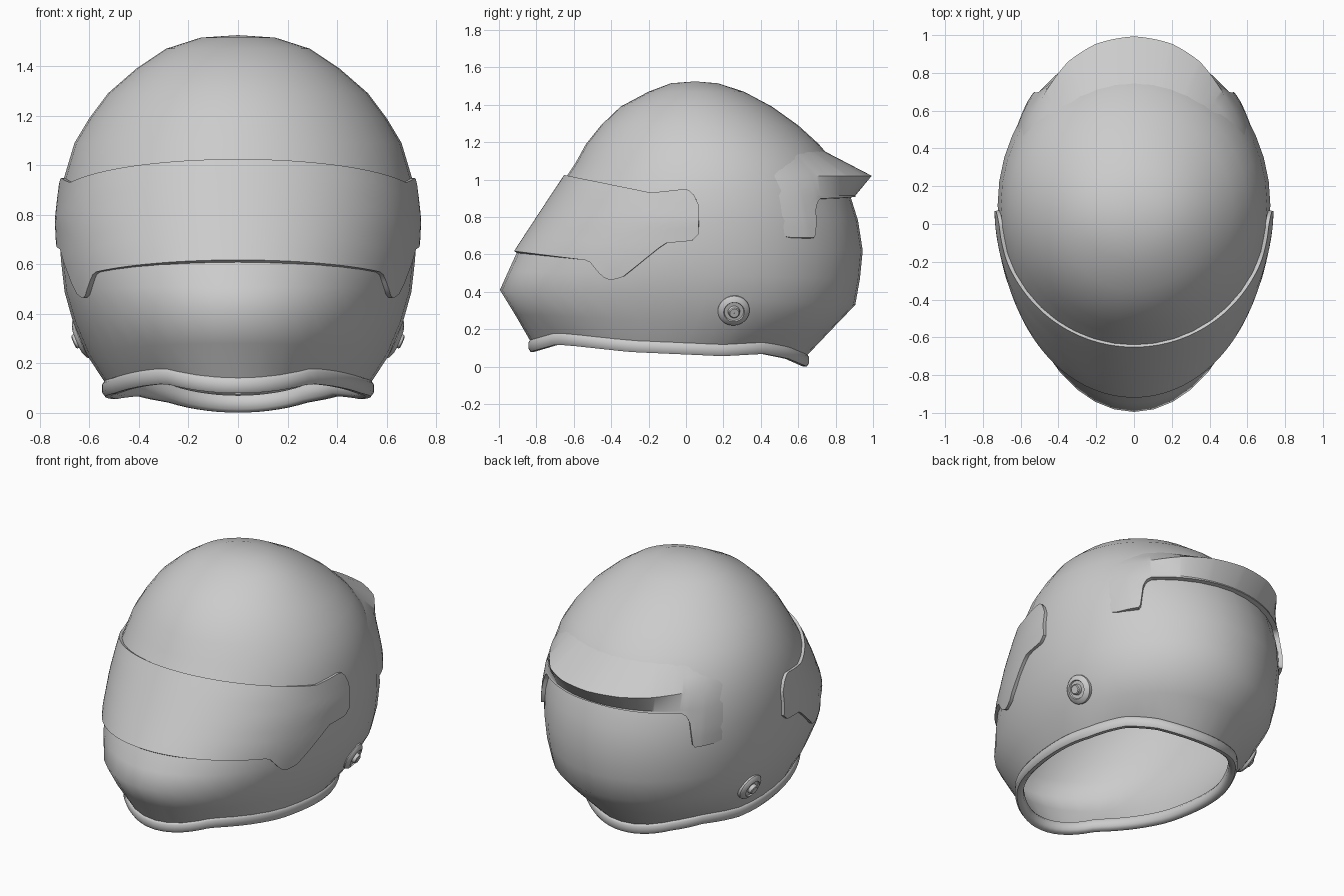
import bpy, bmesh, math
from mathutils import Vector, Matrix

if "Cube" in bpy.data.objects:
    bpy.data.objects.remove(bpy.data.objects["Cube"])

# Shell levels: z front, z back, y front, y back, half width, y of widest point
LEVELS = [
    (1.515, 1.515, -.08, .17, .15, .05), (1.47, 1.47, -.20, .31, .29, .05),
    (1.39, 1.39, -.35, .46, .41, .06), (1.29, 1.29, -.455, .60, .525, .08),
    (1.19, 1.19, -.535, .71, .60, .10), (1.09, 1.09, -.59, .795, .66, .10),
    (.94, .94, -.69, .87, .705, .10), (.78, .78, -.795, .92, .722, .10),
    (.62, .62, -.90, .945, .715, .10), (.51, .47, -.95, .93, .70, .10),
    (.41, .33, -.995, .905, .665, .10), (.28, .20, -.915, .78, .61, .06),
    (.14, .06, -.835, .65, .54, .0)]
BOTTOM = [(-.84, .14), (-.7, .18), (-.6, .172), (-.3, .14), (.2, .118),
          (.42, .13), (.55, .105), (.65, .063)]
VISOR_TOP = [(-.66, 1.03), (-.18, .93), (0, .95), (.03, .94), (.055, .90), (.07, .86)]
VISOR_LOW = [(-.92, .62), (-.51, .567), (-.44, .48), (-.39, .46), (-.33, .48),
             (-.11, .66), (.03, .672), (.055, .69), (.07, .71)]
SIDES = 40


def lerp(table, v):
    if v <= table[0][0]:
        return table[0][1]
    for (a, p), (b, q) in zip(table, table[1:]):
        if v <= b:
            return p + (q - p) * (v - a) / (b - a)
    return table[-1][1]


def ellipse(yf, yb, w, yc, th):
    c = math.cos(th)
    return w * math.sin(th), yc - c * ((yc - yf) if c > 0 else (yb - yc))


def column(i):
    return sorted((.7 * l[0] + .3 * l[1], l[i]) for l in LEVELS)


COLS = [column(i) for i in (2, 3, 4, 5)]


def surface(th, z, off=0):
    x, y = ellipse(*[lerp(c, z) for c in COLS], th)
    return Vector((x + off * math.sin(th), y - off * math.cos(th), z))


def grid(bm, rows, close_u=False, close_v=False):
    vs = [[bm.verts.new(p) for p in r] for r in rows]
    n, m = len(vs), len(vs[0])
    for i in range(n if close_v else n - 1):
        for j in range(m if close_u else m - 1):
            k, l = (i + 1) % n, (j + 1) % m
            bm.faces.new((vs[i][j], vs[i][l], vs[k][l], vs[k][j]))
    return vs


def finish(bm, name, angle, thickness=0):
    bmesh.ops.recalc_face_normals(bm, faces=bm.faces)
    me = bpy.data.meshes.new(name)
    bm.to_mesh(me)
    bm.free()
    ob = bpy.data.objects.new(name, me)
    bpy.context.collection.objects.link(ob)
    bpy.ops.object.select_all(action='DESELECT')
    ob.select_set(True)
    bpy.context.view_layer.objects.active = ob
    if thickness:
        mod = ob.modifiers.new("thickness", 'SOLIDIFY')
        mod.thickness, mod.offset = thickness, -1
        bpy.ops.object.modifier_apply(modifier=mod.name)
    bpy.ops.object.shade_smooth_by_angle(angle=math.radians(angle))
    return ob


# Shell: rings lofted from crown to neck opening
rings = []
for n, (zf, zb, yf, yb, w, yc) in enumerate(LEVELS):
    ring = []
    for s in range(SIDES):
        x, y = ellipse(yf, yb, w, yc, math.tau * s / SIDES)
        z = zf + (zb - zf) * (y - yf) / (yb - yf)
        if n == len(LEVELS) - 1:
            z = lerp(BOTTOM, y)
        ring.append(Vector((x, y, z)))
    rings.append(ring)
bm = bmesh.new()
vs = grid(bm, rings, close_u=True)
pole = bm.verts.new((0, .05, 1.525))
for s in range(SIDES):
    bm.faces.new((pole, vs[0][s], vs[0][(s + 1) % SIDES]))
finish(bm, "shell", 70, .02)

# Neck rim: rounded band swept around the opening
band = [(.0, .0), (-.008, -.012), (-.008, -.045), (.004, -.062), (.026, -.062),
        (.042, -.048), (.045, -.012), (.03, .008)]
rows = []
for s in range(80):
    th = math.tau * s / 80
    x, y = ellipse(*LEVELS[-1][2:], th)
    z = lerp(BOTTOM, y)
    rows.append([(x - a * math.sin(th), y + a * math.cos(th), z + b) for a, b in band])
bm = bmesh.new()
grid(bm, rows, close_u=True, close_v=True)
finish(bm, "neck_rim", 50)

# Visor: raised plate following the shell between its two edge curves
def edge_height(th, table):
    z = .8
    for _ in range(25):
        z = lerp(table, surface(th, z).y)
    return z


rows = []
for i in range(-44, 45):
    th = math.radians(88) * i / 44
    lo, hi = edge_height(th, VISOR_LOW), edge_height(th, VISOR_TOP)
    rows.append([surface(th, lo + (hi - lo) * k / 8, .018) for k in range(9)])
bm = bmesh.new()
grid(bm, rows)
finish(bm, "visor", 40, .025)

# Rear spoiler: wing that fades into the sides, with a short leg at each end
REACH = [(0, .163), (14, .15), (26, .115), (34, .075), (41, .045), (50, .02), (62, -.008)]
LIP = [(0, .028), (42, .028), (50, .018), (62, -.008)]
LOW = [(0, .905), (40, .895), (42.5, .875), (44.5, .82), (45.5, .71), (47, .685), (56, .685), (62, .70)]
rows = []
for i in range(-62, 63):
    psi, th = abs(i), math.pi - math.radians(i)
    p, q, zb = lerp(REACH, psi), lerp(LIP, psi), lerp(LOW, psi)
    root, tip = surface(th, 1.155, -.006), surface(th, 1.02, p)
    lip = surface(th, zb + .004, q)
    row = [root, root.lerp(tip, .5), tip]
    mid = surface(th, .915, q)
    row.append(mid)
    for k in range(1, 5):
        z = .915 + (zb + .004 - .915) * k / 4
        row.append(surface(th, z, q))
    row.append(surface(th, zb, -.01))
    rows.append(row)
bm = bmesh.new()
grid(bm, rows)
finish(bm, "rear_spoiler", 35)

# Side pivots: turned discs with a small centre stud
PIVOT = [(.085, -.03), (.085, .004), (.078, .013), (.056, .022), (.052, .014),
         (.032, .014), (.029, .034), (.024, .038), (.001, .038)]
for side, name in ((1, "pivot_right"), (-1, "pivot_left")):
    axis = Vector((side, .1, -.42)).normalized()
    turn = Matrix.Translation((side * .628, .255, .30)) @ axis.to_track_quat('Z', 'Y').to_matrix().to_4x4()
    bm = bmesh.new()
    grid(bm, [[turn @ Vector((r * math.cos(math.tau * s / 32), r * math.sin(math.tau * s / 32), h))
               for s in range(32)] for r, h in PIVOT], close_u=True)
    finish(bm, name, 35)
